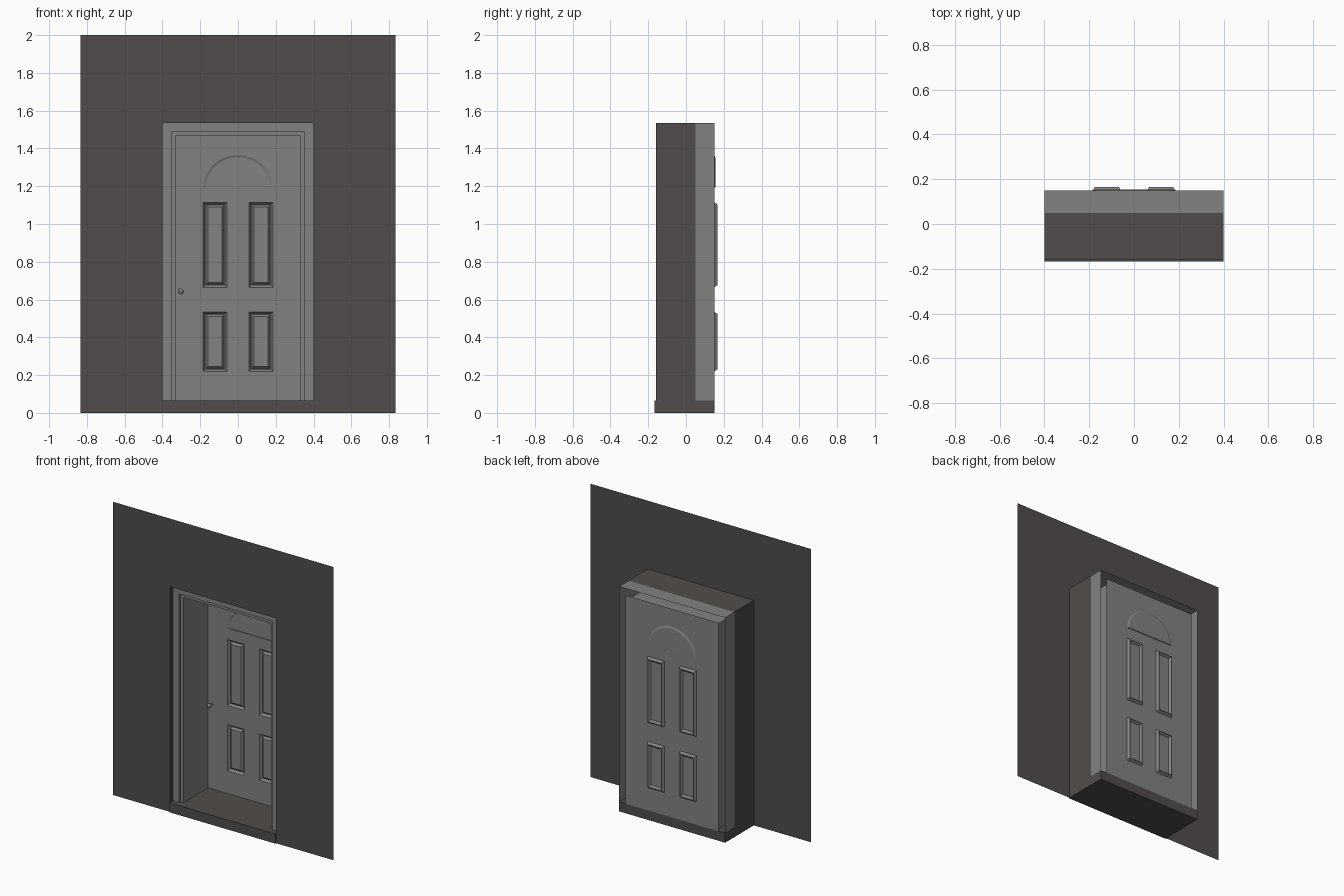
import bpy, bmesh, math

if "Cube" in bpy.data.objects:
    bpy.data.objects.remove(bpy.data.objects["Cube"])


def material(name, rgb):
    m = bpy.data.materials.new(name)
    m.diffuse_color = (*rgb, 1)
    m.use_nodes = True
    m.node_tree.nodes["Principled BSDF"].inputs["Base Color"].default_value = m.diffuse_color
    return m


DARK = material("dark_brown_wall", (0.082, 0.073, 0.069))
GREY = material("door_grey", (0.225, 0.225, 0.215))


def finish(name, bm, mat):
    bmesh.ops.remove_doubles(bm, verts=bm.verts, dist=0.0002)
    me = bpy.data.meshes.new(name)
    bm.to_mesh(me)
    bm.free()
    me.materials.append(mat)
    ob = bpy.data.objects.new(name, me)
    bpy.context.collection.objects.link(ob)
    return ob


def face(bm, *pts):
    return bm.faces.new([bm.verts.new(p) for p in pts])


def rect(bm, x0, x1, z0, z1, y):
    face(bm, (x0, y, z0), (x1, y, z0), (x1, y, z1), (x0, y, z1))


def strip(bm, a, b, closed=False):
    # quads between two matching point rows
    n = len(a)
    for i in range(n if closed else n - 1):
        j = (i + 1) % n
        face(bm, a[i], a[j], b[j], b[i])


def arch_sweep(bm, half, z0, top, profile):
    # sweep an (inset, y) profile around the two sides and top of an opening
    rows = []
    for i, y in profile:
        rows.append([(-half + i, y, z0), (-half + i, y, top - i),
                     (half - i, y, top - i), (half - i, y, z0)])
    for a, b in zip(rows, rows[1:]):
        strip(bm, a, b)


def box(bm, lo, hi):
    geo = bmesh.ops.create_cube(bm, size=1)
    for v in geo["verts"]:
        for k in range(3):
            v.co[k] = lo[k] if v.co[k] < 0 else hi[k]


W, TOP, FRONT, BACK, SILL = 0.4, 1.535, -0.16, 0.15, 0.065

# wall sheet with the door opening
bm = bmesh.new()
rect(bm, -0.833, -W, 0, TOP, FRONT)
rect(bm, W, 0.833, 0, TOP, FRONT)
for a, b in ((-0.833, -W), (-W, W), (W, 0.833)):
    rect(bm, a, b, TOP, 2, FRONT)
finish("wall", bm, DARK)

# dark lining of the opening
bm = bmesh.new()
arch_sweep(bm, W, 0, TOP, [(0, FRONT), (0, 0.05)])
finish("wall_lining", bm, DARK)

# sill
bm = bmesh.new()
box(bm, (-W, -0.167, 0), (W, BACK, SILL))
finish("sill", bm, DARK)

# stepped door frame
bm = bmesh.new()
arch_sweep(bm, W - 0.001, SILL, TOP - 0.001,
           [(0, BACK), (0, -0.13), (0.046, -0.13), (0.046, -0.115),
            (0.069, -0.115), (0.069, BACK)])
finish("door_frame", bm, GREY)

# door leaf: a grid of flat cells with pressed panels and a fan light
bm = bmesh.new()
xs = [-0.352, -0.185, -0.058, 0.058, 0.185, 0.352]
zs = [SILL, 0.22, 0.535, 0.665, 1.115, 1.193, 1.372, 1.487]


def panel(x0, x1, z0, z1):
    def ring(i, d):
        y = BACK + d
        return [(x0 + i, y, z0 + i), (x1 - i, y, z0 + i),
                (x1 - i, y, z1 - i), (x0 + i, y, z1 - i)]
    rings = [ring(0, 0), ring(0.011, 0.016), ring(0.015, 0.016), ring(0.026, 0.002)]
    for a, b in zip(rings, rings[1:]):
        strip(bm, a, b, True)
    face(bm, *rings[-1])


for r in range(7):
    for c in range(5):
        cell = (xs[c], xs[c + 1], zs[r], zs[r + 1])
        if r in (1, 3) and c in (1, 3):
            panel(*cell)
        elif r == 5 and c in (1, 2, 3):
            continue
        else:
            rect(bm, *cell, BACK)

N = 24
Z0, ZT = zs[5], zs[6]


def arc(rx, rz, y):
    return [(-rx * math.cos(math.pi * k / N), y, Z0 + rz * math.sin(math.pi * k / N))
            for k in range(N + 1)]


outer = arc(0.182, 0.172, BACK)
above = [(p[0], BACK, ZT) for p in outer]
strip(bm, outer, above)
rect(bm, xs[1], -0.182, Z0, ZT, BACK)
rect(bm, 0.182, xs[4], Z0, ZT, BACK)
inner = arc(0.170, 0.160, BACK + 0.005)
strip(bm, outer, inner)
face(bm, *inner)
face(bm, outer[0], outer[-1], inner[-1], inner[0])
finish("door", bm, GREY)

# fan light glazing bars
bm = bmesh.new()
for y in (BACK + 0.003, BACK + 0.007):
    strip(bm, arc(0.055, 0.052, y), arc(0.049, 0.046, y))
    for deg in (45, 90, 135):
        c, s = math.cos(math.radians(deg)), math.sin(math.radians(deg))
        w = 0.003
        pts = [(0.052, -w), (0.168, -w), (0.168, w), (0.052, w)]
        face(bm, *[(u * c - v * s, y, Z0 + (u * s + v * c) * 0.95) for u, v in pts])
finish("glazing_bars", bm, GREY)

# door knob: lathe-turned along y
bm = bmesh.new()
prof = [(0.007, BACK), (0.006, 0.132), (0.011, 0.127), (0.013, 0.119),
        (0.010, 0.111), (0.0005, 0.108)]
rows = [[(-0.302 + r * math.cos(math.tau * k / 14), y,
          0.643 + 1.3 * r * math.sin(math.tau * k / 14)) for k in range(14)]
        for r, y in prof]
for a, b in zip(rows, rows[1:]):
    strip(bm, a, b, True)
knob = finish("door_knob", bm, GREY)
for p in knob.data.polygons:
    p.use_smooth = True
